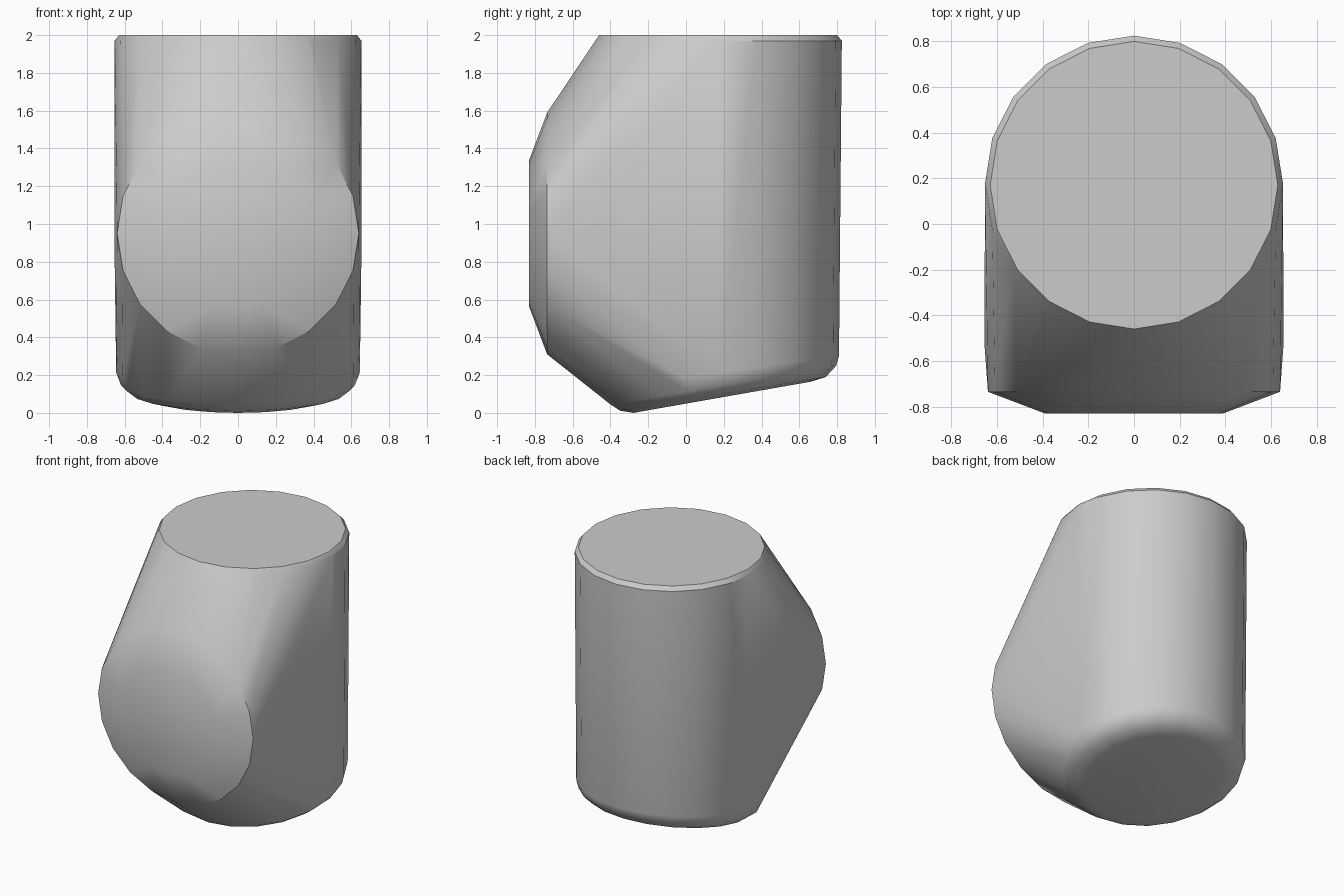
import bpy, bmesh, math

if "Cube" in bpy.data.objects:
    bpy.data.objects.remove(bpy.data.objects["Cube"])

SIDES = 20
bm = bmesh.new()


def ring(a, b, rx):
    """Ring spanning two opposite (y, z) points, with half-width rx in x."""
    for i in range(SIDES):
        t = 2 * math.pi * i / SIDES
        k = (1 - math.cos(t)) / 2
        bm.verts.new((rx * math.sin(t),
                      a[0] + (b[0] - a[0]) * k,
                      a[1] + (b[1] - a[1]) * k))


# upright barrel: flat top with a small bevel
ring((-0.46, 2.0), (0.80, 2.0), 0.63)
ring((-0.475, 1.97), (0.825, 1.97), 0.653)

# tilted base with rounded rim
ring((-0.46, 0.13), (0.81, 0.30), 0.645)
ring((-0.40, 0.045), (0.795, 0.25), 0.62)
ring((-0.35, 0.012), (0.74, 0.19), 0.56)
ring((-0.28, 0.0), (0.66, 0.165), 0.47)

# round front boss facing -y
for y, r in ((-0.53, 0.655), (-0.735, 0.64), (-0.83, 0.39)):
    ring((y, 0.95 - r), (y, 0.95 + r), r)

# skin everything with one convex shell
res = bmesh.ops.convex_hull(bm, input=bm.verts[:])
inner = [v for v in bm.verts if not v.link_faces]
bmesh.ops.delete(bm, geom=inner, context='VERTS')
bmesh.ops.dissolve_limit(bm, angle_limit=math.radians(0.5),
                         verts=bm.verts[:], edges=bm.edges[:])
bmesh.ops.recalc_face_normals(bm, faces=bm.faces[:])

mesh = bpy.data.meshes.new("body_shell")
bm.to_mesh(mesh)
bm.free()
body = bpy.data.objects.new("body_shell", mesh)
bpy.context.collection.objects.link(body)
bpy.context.view_layer.objects.active = body
body.select_set(True)
bpy.ops.object.shade_smooth_by_angle(angle=math.radians(32))
